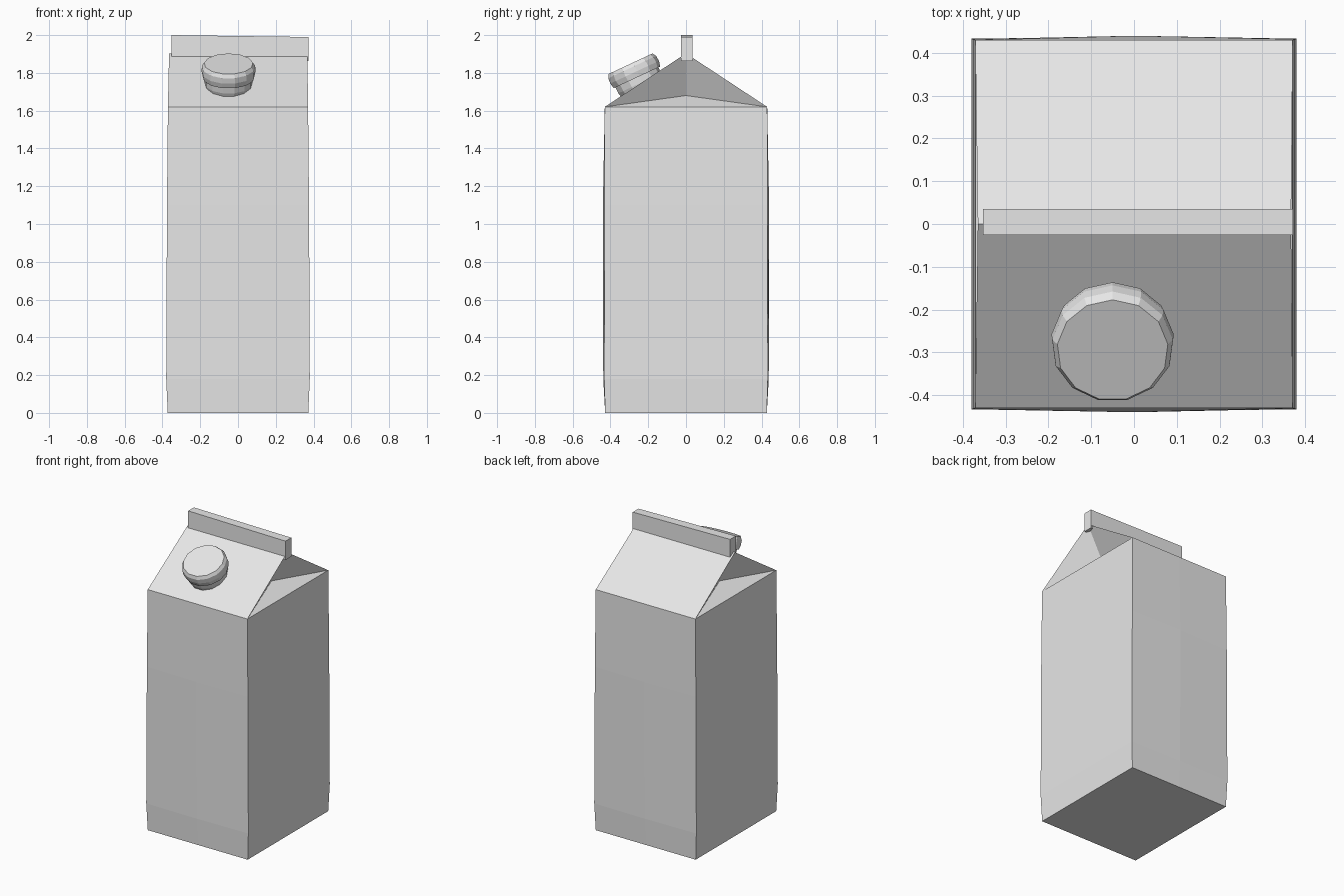
import bpy, bmesh, math
from mathutils import Matrix, Vector

if "Cube" in bpy.data.objects:
    bpy.data.objects.remove(bpy.data.objects["Cube"])

card = bpy.data.materials.new("light_grey_card")
card.diffuse_color = (0.8, 0.8, 0.8, 1)
card.use_nodes = True
card.node_tree.nodes["Principled BSDF"].inputs["Base Color"].default_value = card.diffuse_color


def finish(bm, name):
    bmesh.ops.recalc_face_normals(bm, faces=bm.faces)
    me = bpy.data.meshes.new(name)
    bm.to_mesh(me)
    bm.free()
    me.materials.append(card)
    ob = bpy.data.objects.new(name, me)
    bpy.context.collection.objects.link(ob)
    return ob


# Carton: slightly bulging rings of eight points (corners and side middles)
# (z, half width, half depth, bulge of front and back middle)
rings = [(0, .372, .428, 0), (.18, .38, .433, .005),
         (1.1, .376, .432, .008), (1.62, .371, .43, 0)]
bm = bmesh.new()
loops = []
for z, w, d, b in rings:
    pts = [(-w, -d), (0, -d - b), (w, -d), (w, 0),
           (w, d), (0, d + b), (-w, d), (-w, 0)]
    loops.append([bm.verts.new((x, y, z)) for x, y in pts])
for lo, hi in zip(loops, loops[1:]):
    for i in range(8):
        j = (i + 1) % 8
        bm.faces.new((lo[i], lo[j], hi[j], hi[i]))
bm.faces.new(loops[0][::-1])

# Gable roof with the ends folded inwards
top = loops[-1]
ridge_l, ridge_r = [bm.verts.new((x, 0, 1.903)) for x in (-.365, .367)]
bm.faces.new((top[0], top[1], top[2], ridge_r, ridge_l))
bm.faces.new((top[4], top[5], top[6], ridge_l, ridge_r))
for s, ridge, a, m, b in ((1, ridge_r, 2, 3, 4), (-1, ridge_l, 6, 7, 0)):
    fold = bm.verts.new((s * .25, 0, 1.68))
    bm.faces.new((top[a], top[m], fold))
    bm.faces.new((top[m], top[b], fold))
    bm.faces.new((top[a], fold, ridge))
    bm.faces.new((fold, top[b], ridge))
finish(bm, "carton_body")

# Sealed fin along the ridge, its top dropping a little to the right
bm = bmesh.new()
bmesh.ops.create_cube(bm, size=1)
for v in bm.verts:
    right, upper = v.co.x > 0, v.co.z > 0
    v.co = Vector((.372 if right else -.353,
                   .035 if v.co.y > 0 else -.026,
                   (1.99 if right else 2.0) if upper else (1.863 if right else 1.875)))
finish(bm, "top_fin")


# Turned parts of the spout: (radius, depth below the cap top)
def turned(name, profile, sides=13):
    bm = bmesh.new()
    rows = []
    for r, depth in profile:
        rows.append([bm.verts.new((r * math.sin(math.tau * i / sides),
                                   r * math.cos(math.tau * i / sides), -depth))
                     for i in range(sides)])
    for p, q in zip(rows, rows[1:]):
        for i in range(sides):
            j = (i + 1) % sides
            bm.faces.new((p[i], p[j], q[j], q[i]))
    bm.faces.new(rows[0])
    bm.faces.new(rows[-1])
    ob = finish(bm, name)
    ob.matrix_world = (Matrix.Translation((-.05, -.295, 1.848))
                       @ Matrix.Rotation(math.radians(25), 4, 'X'))


turned("screw_cap", [(.130, 0), (.142, .02), (.144, .05), (.138, .08)])
turned("spout_neck", [(.127, .075), (.127, .115), (.118, .15)])
